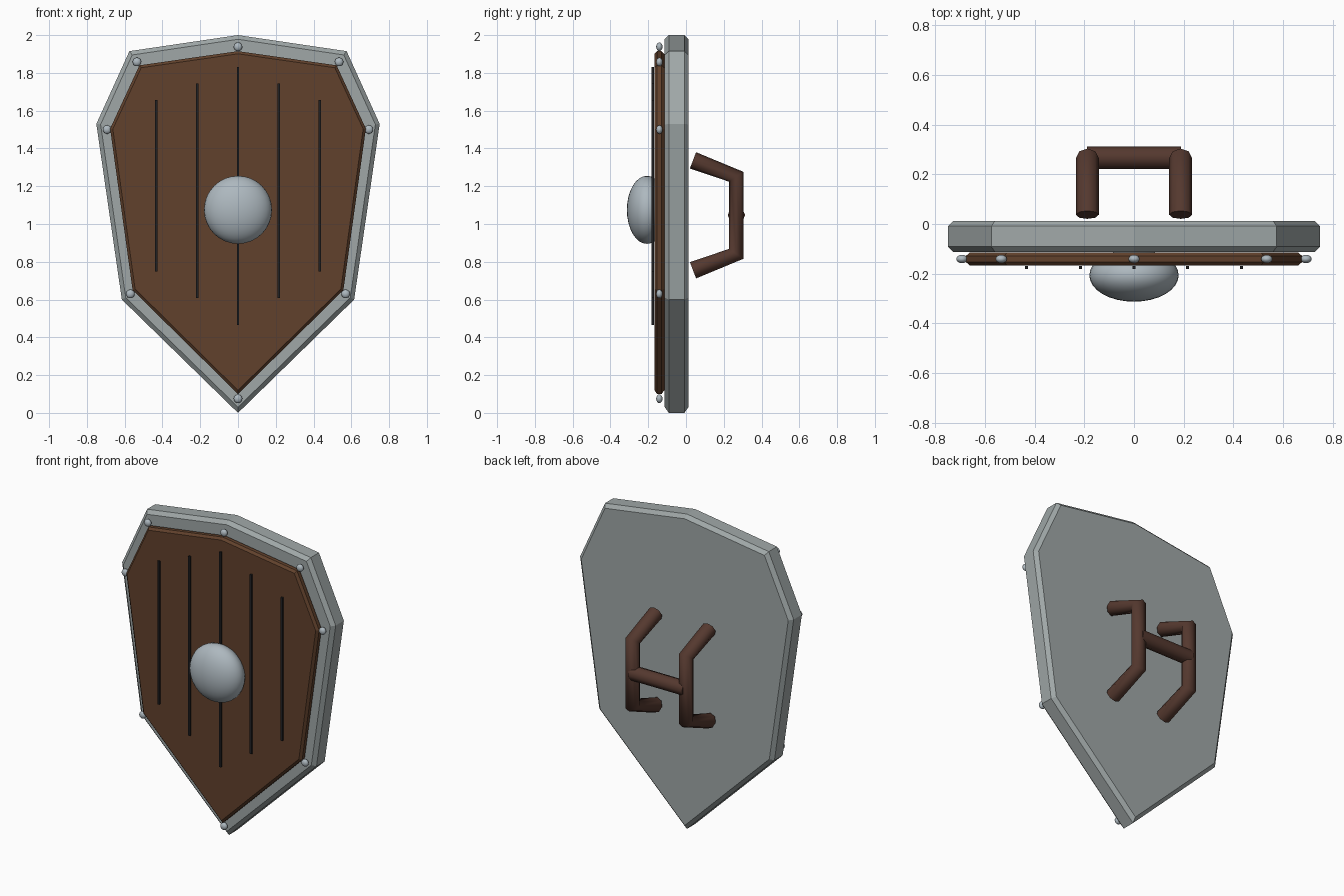
import bpy, bmesh
from mathutils import Vector

if "Cube" in bpy.data.objects:
    bpy.data.objects.remove(bpy.data.objects["Cube"])


def material(name, rgb):
    m = bpy.data.materials.new(name)
    m.diffuse_color = (*rgb, 1)
    m.use_nodes = True
    m.node_tree.nodes["Principled BSDF"].inputs["Base Color"].default_value = m.diffuse_color
    return m


WOOD = material("wood", (0.12, 0.053, 0.025))
LEATHER = material("leather", (0.09, 0.04, 0.028))
DARK = material("dark_iron", (0.015, 0.015, 0.017))
STEEL = material("steel", (0.42, 0.48, 0.52))
RIM = material("rim_steel", (0.35, 0.39, 0.39))


def link(name, data, mat):
    ob = bpy.data.objects.new(name, data)
    bpy.context.collection.objects.link(ob)
    data.materials.append(mat)
    return ob


def plate(name, half, y0, y1, bevel, mat):
    """Extruded symmetric outline with chamfered front and back rims."""
    outline = half + [(-x, z) for x, z in reversed(half) if x > 0]
    bm = bmesh.new()
    face = bm.faces.new([bm.verts.new((x, y0, z)) for x, z in outline])
    ext = bmesh.ops.extrude_face_region(bm, geom=[face], use_keep_orig=True)
    for v in ext["geom"]:
        if isinstance(v, bmesh.types.BMVert):
            v.co.y = y1
    bmesh.ops.recalc_face_normals(bm, faces=bm.faces)
    rims = [e for e in bm.edges if abs(e.verts[0].co.y - e.verts[1].co.y) < 1e-5]
    bmesh.ops.bevel(bm, geom=rims, offset=bevel, segments=1, affect='EDGES')
    bmesh.ops.recalc_face_normals(bm, faces=bm.faces)
    me = bpy.data.meshes.new(name)
    bm.to_mesh(me)
    bm.free()
    return link(name, me, mat)


def ellipsoid(name, loc, radii, seg, rings, mat):
    bpy.ops.mesh.primitive_uv_sphere_add(segments=seg, ring_count=rings, radius=1, location=loc)
    ob = bpy.context.object
    ob.name = name
    ob.scale = radii
    ob.data.materials.append(mat)
    bpy.ops.object.shade_smooth()
    return ob


def tube(name, pts, radius, mat):
    cu = bpy.data.curves.new(name, 'CURVE')
    cu.dimensions = '3D'
    cu.bevel_depth = radius
    cu.bevel_resolution = 2
    cu.use_fill_caps = True
    sp = cu.splines.new('POLY')
    sp.points.add(len(pts) - 1)
    for p, co in zip(sp.points, pts):
        p.co = (*co, 1)
    return link(name, cu, mat)


# Steel backing plate and raised wooden face
plate("rim_plate", [(0, 2.0), (0.575, 1.915), (0.75, 1.53), (0.615, 0.6), (0, 0.0)],
      -0.113, 0.013, 0.022, RIM)
plate("wood_face", [(0, 1.915), (0.522, 1.84), (0.677, 1.505), (0.558, 0.65), (0, 0.1)],
      -0.167, -0.115, 0.014, WOOD)

# Central boss
ellipsoid("boss", (0, -0.207, 1.075), (0.18, 0.106, 0.18), 32, 16, STEEL)

# Rivets and plank seams, mirrored left and right
for x, z in [(0, 1.938), (0.535, 1.858), (0.693, 1.5), (0.57, 0.63), (0, 0.075)]:
    for s in ((1, -1) if x else (1,)):
        ellipsoid("rivet", (s * x, -0.141, z), (0.023, 0.017, 0.023), 12, 8, STEEL)

for x, z0, z1 in [(0, 0.465, 1.83), (0.216, 0.607, 1.745), (0.433, 0.748, 1.657)]:
    for s in ((1, -1) if x else (1,)):
        bpy.ops.mesh.primitive_cube_add(size=1, location=(s * x, -0.176, (z0 + z1) / 2))
        seam = bpy.context.object
        seam.name = "plank_seam"
        seam.scale = (0.013, 0.012, z1 - z0)
        seam.data.materials.append(DARK)

# Arm straps and the grip bar joining them
for s in (1, -1):
    x = s * 0.188
    tube("arm_strap", [(x, 0.037, 1.337), (x, 0.266, 1.25), (x, 0.266, 0.842), (x, 0.037, 0.755)],
         0.046, LEATHER)
tube("grip_bar", [(-0.19, 0.267, 1.047), (0.19, 0.267, 1.047)], 0.046, LEATHER)
